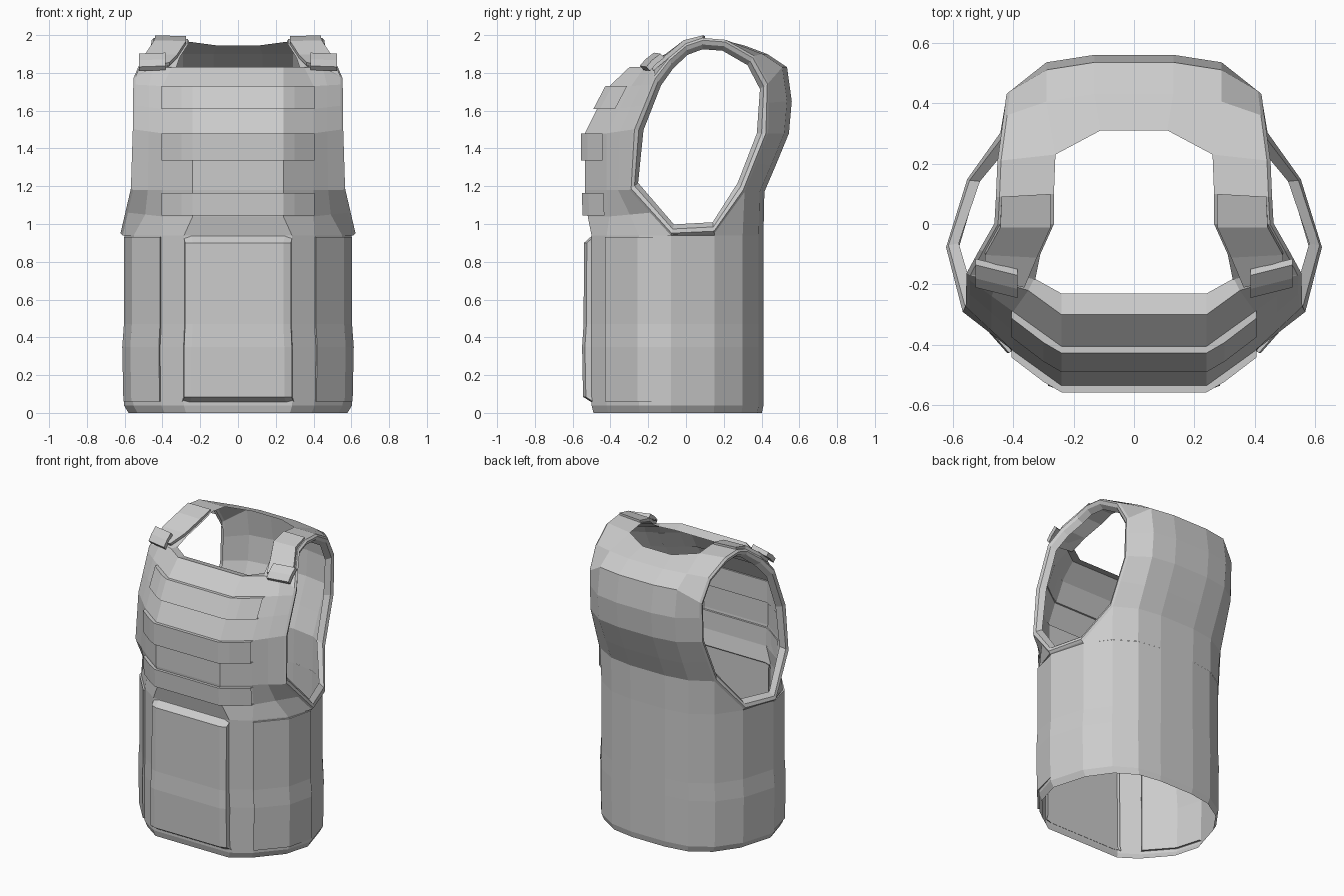
import bpy, bmesh
from mathutils import Vector as V

if "Cube" in bpy.data.objects:
    bpy.data.objects.remove(bpy.data.objects["Cube"])


def loft(name, rows, close_rows=False, close_cols=False, caps=False, mirror=True):
    """Skin a grid of point rows; mirrored over x."""
    bm = bmesh.new()
    g = [[bm.verts.new(p) for p in r] for r in rows]
    n, m = len(g), len(g[0])
    for i in range(n if close_rows else n - 1):
        for j in range(m if close_cols else m - 1):
            a, b = g[i], g[(i + 1) % n]
            k = (j + 1) % m
            bm.faces.new((a[j], a[k], b[k], b[j]))
    if caps:
        bm.faces.new(g[0][::-1])
        bm.faces.new(g[-1])
    bmesh.ops.remove_doubles(bm, verts=bm.verts, dist=0.0005)
    bmesh.ops.recalc_face_normals(bm, faces=bm.faces)
    me = bpy.data.meshes.new(name)
    bm.to_mesh(me)
    bm.free()
    ob = bpy.data.objects.new(name, me)
    bpy.context.collection.objects.link(ob)
    if mirror:
        mod = ob.modifiers.new("mirror", 'MIRROR')
        mod.use_clip = True
        mod.merge_threshold = 0.002
    return ob


# arm hole edge: bottom, up the front, over the shoulder, down the back
E = [V(p) for p in [
    (.61, -.08, .94), (.555, -.30, 1.18), (.545, -.285, 1.5), (.542, -.17, 1.78),
    (.50, -.09, 1.88), (.45, 0, 1.955), (.445, .09, 1.985), (.44, .21, 1.975),
    (.42, .36, 1.89), (.41, .44, 1.75), (.41, .435, 1.48), (.43, .31, 1.17), (.54, .15, .95)]]
hole = V((0, .07, 1.48))


# waist: open tube
waist = [(0, -.5), (.29, -.5), (.41, -.42), (.56, -.25), (.61, -.08), (.54, .15),
         (.43, .30), (.29, .385), (.13, .41), (0, .41)]


def ring(z, sx, sy=1.0):
    return [(x * sx, y * sy, z) for x, y in waist]


loft("waist", [ring(0, .95, .98), ring(.04, .99), ring(.35, 1), ring(.47, .985), ring(.94, .985)])


# chest panel
def chest_row(yc, z, e, dy=.115):
    a = V((.4, yc + dy, z))
    return [(0, yc, z), (.24, yc, z), a, a.lerp(e, .5), e]


loft("chest_panel", [
    [(x * .985, y, .94) for x, y in waist[:4]] + [E[0]],
    chest_row(-.52, 1.04, E[0].lerp(E[1], .5)),
    chest_row(-.535, 1.18, E[1]),
    chest_row(-.535, 1.48, E[2]),
    chest_row(-.47, 1.61, E[2].lerp(E[3], .45)),
    chest_row(-.405, 1.73, E[2].lerp(E[3], .85)),
    [(0, -.30, 1.83), (.24, -.30, 1.83), (.35, -.22, 1.83), (.45, -.19, 1.825), E[3]],
    [(0, -.23, 1.81), (.24, -.23, 1.81), (.33, -.18, 1.83), (.44, -.16, 1.845), E[3]]])


# back panel
def back_row(y, z, e, zb=0):
    return [(0, y, z), (.13, y, z), (.29, y - .025, z), e]


loft("back_panel", [
    [(0, .41, .94), (.13, .41, .94), (.29, .385, .94), (.425, .30, .94)],
    back_row(.415, 1.17, E[11]),
    back_row(.475, 1.31, E[11].lerp(E[10], .5)),
    back_row(.545, 1.48, E[10]),
    back_row(.56, 1.65, E[10].lerp(E[9], .6)),
    back_row(.535, 1.83, E[9]),
    back_row(.43, 1.90, E[8]),
    [(0, .31, 1.945), (.11, .31, 1.945), (.26, .23, 1.965), E[7]]])

# gusset under the arm, waist to rim
loft("underarm_gusset", [
    [(.55, -.25, .94), (.60, -.08, .94), (.532, .15, .94), (.425, .30, .94)],
    [E[0], E[0], E[12], E[11]]])

# shoulder straps
inner = [V(p) for p in [(.33, -.20, 1.82), (.31, -.10, 1.88), (.265, 0, 1.95),
                        (.265, .1, 1.98), (.26, .23, 1.965)]]
loft("shoulder_strap", [[a, b] for a, b in zip(inner, E[3:8])])

# raised shoulder pads
up = V((0, -.012, .018))
pad = []
for i, (a, b) in enumerate(zip(inner[:4], E[3:7])):
    a, b = a.lerp(b, .06), a.lerp(b, .96)
    u = up if i < 3 else V((0, 0, .014))
    if i == 0:
        a, b = a + V((.02, 0, .02)), b + V((-.04, 0, .03))
    pad.append([a, a + u, b + u, b])
loft("shoulder_pad", pad, close_cols=True, caps=True)

# buckle tab at the front of each strap
tab = []
for y, z in [(-.225, 1.815), (-.195, 1.85), (-.15, 1.885)]:
    l, r = V((.385, y, z)), V((.525, y + .035, z - .005))
    o = V((0, -.02, .022))
    tab.append([l, l + o, r + o, r])
loft("strap_tab", tab, close_cols=True, caps=True)

# arm hole binding with a raised middle fold
rim = []
for e in E:
    d = hole - V((0, e.y, e.z))
    d.normalize()
    rim.append([e, e + d * .012 + V((.012, 0, 0)), e + d * .035 + V((.004, 0, 0)),
                e + d * .06 + V((-.03, 0, 0))])
loft("armhole_binding", rim, close_rows=True)


# chest webbing strips
for i, (z0, z1, y0, y1) in enumerate([(1.045, 1.165, -.525, -.53), (1.335, 1.48, -.535, -.535),
                                      (1.61, 1.73, -.468, -.405)]):
    rows = []
    for x, dy in [(0, 0), (.24, 0), (.3, .035), (.405, .115)]:
        rows.append([(x, y0 + dy + .01, z0), (x, y0 + dy - .022, z0),
                     (x, y1 + dy - .022, z1), (x, y1 + dy + .01, z1)])
    loft(f"webbing_strip_{i + 1}", rows, close_cols=True)

# front belly plate with sloped edges
plate = []
for z, y, w in [(.05, -.49, .295), (.085, -.545, .285), (.35, -.55, .285),
                (.47, -.542, .28), (.9, -.54, .28), (.945, -.49, .29)]:
    plate.append([(0, y, z), (w - .04, y, z), (w, y + .015, z), (w + .005, -.48, z)])
loft("belly_plate", plate)

# side panels wrapping the waist
wrap = []
for x, y in [(.412, -.418), (.56, -.25), (.61, -.08)]:
    n = V((x, y * 1.3, 0)).normalized() * (.012 if x < .6 else .003)
    col = []
    for z, s in [(.06, .99), (.35, 1), (.47, .985), (.93, .985)]:
        col.append(V((x * s, y, z)) + n)
    wrap.append([V((x * .97, y * .97, .06))] + col + [V((x * .96, y * .97, .93))])
wrap.insert(0, [V((.40, -.40, p.z)) for p in wrap[0]])
loft("side_panel", wrap)
